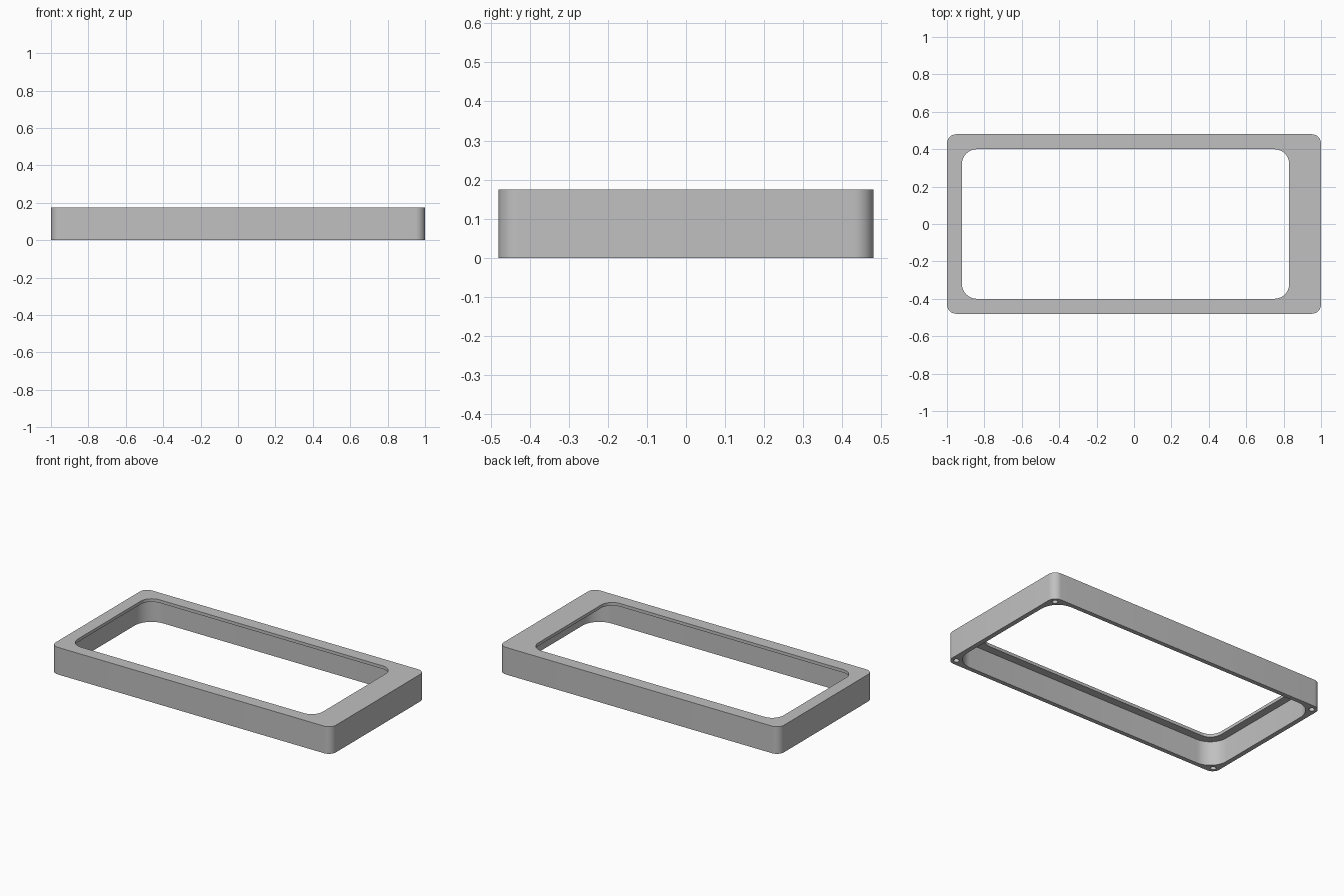
import bpy, bmesh, math

if "Cube" in bpy.data.objects:
    bpy.data.objects.remove(bpy.data.objects["Cube"], do_unlink=True)

HEIGHT = 0.175
LIP_UNDERSIDE = 0.155
STEPS = 10

grey = bpy.data.materials.new("plain_grey")
grey.use_nodes = True
colour = (0.53, 0.53, 0.53, 1)
grey.diffuse_color = colour
grey.node_tree.nodes["Principled BSDF"].inputs["Base Color"].default_value = colour


def rounded_ring(bm, x0, x1, half_y, radius, z):
    """Rounded rectangle of vertices, anticlockwise from the +x +y corner."""
    corners = [(x1 - radius, half_y - radius), (x0 + radius, half_y - radius),
               (x0 + radius, radius - half_y), (x1 - radius, radius - half_y)]
    ring = []
    for quarter, (cx, cy) in enumerate(corners):
        for i in range(STEPS + 1):
            a = (quarter + i / STEPS) * math.pi / 2
            ring.append(bm.verts.new((cx + radius * math.cos(a), cy + radius * math.sin(a), z)))
    return ring


def make_object(name, bm):
    bmesh.ops.recalc_face_normals(bm, faces=bm.faces)
    mesh = bpy.data.meshes.new(name)
    bm.to_mesh(mesh)
    bm.free()
    mesh.materials.append(grey)
    obj = bpy.data.objects.new(name, mesh)
    bpy.context.collection.objects.link(obj)
    return obj


# Frame: outer wall, top lip around the offset window, wider cavity below
bm = bmesh.new()
outer = (-1, 1, 0.48, 0.05)
window = (-0.92, 0.83, 0.4, 0.08)
cavity = (-0.97, 0.97, 0.452, 0.12)
rings = [rounded_ring(bm, *shape, z) for shape, z in (
    (outer, 0), (outer, HEIGHT), (window, HEIGHT),
    (window, LIP_UNDERSIDE), (cavity, LIP_UNDERSIDE), (cavity, 0))]
for k, low in enumerate(rings):
    high = rings[(k + 1) % len(rings)]
    for i in range(len(low)):
        j = (i + 1) % len(low)
        bm.faces.new((low[i], low[j], high[j], high[i]))
frame = make_object("bezel_frame", bm)

# Blind screw holes in the four bottom corners
bm = bmesh.new()
for sx in (-1, 1):
    for sy in (-1, 1):
        made = bmesh.ops.create_cone(bm, cap_ends=True, segments=24,
                                     radius1=0.017, radius2=0.017, depth=0.24)
        bmesh.ops.translate(bm, verts=made["verts"], vec=(sx * 0.962, sy * 0.44, 0))
cutter = make_object("screw_hole_cutter", bm)
cutter.hide_render = True

cut = frame.modifiers.new("screw_holes", "BOOLEAN")
cut.operation = "DIFFERENCE"
cut.solver = "EXACT"
cut.object = cutter

bpy.ops.object.select_all(action="DESELECT")
frame.select_set(True)
bpy.context.view_layer.objects.active = frame
bpy.ops.object.modifier_apply(modifier=cut.name)
bpy.data.objects.remove(cutter, do_unlink=True)
bpy.ops.object.shade_smooth_by_angle(angle=math.radians(30))
